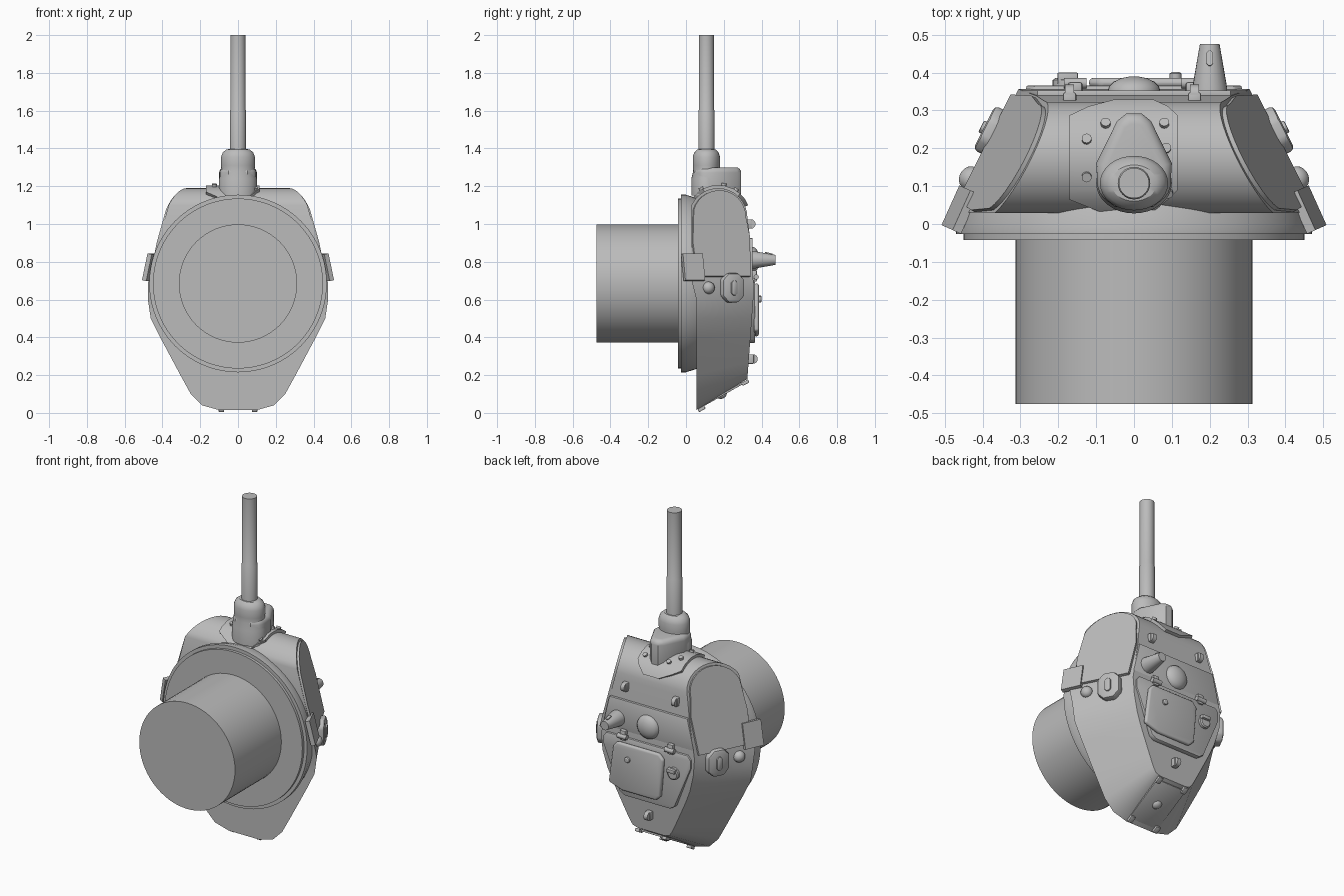
import bpy, bmesh, math
from mathutils import Matrix, Vector

cube = bpy.data.objects.get("Cube")
if cube:
    bpy.data.objects.remove(cube, do_unlink=True)

grey = bpy.data.materials.new("plain_grey")
grey.use_nodes = True
grey.diffuse_color = (0.5, 0.5, 0.5, 1)
grey.node_tree.nodes["Principled BSDF"].inputs["Base Color"].default_value = (0.5, 0.5, 0.5, 1)

UP, ROOF = Vector((0, 0, 1)), Vector((0, 1, 0))


def finish(name, bm, matrix=None, bevel=0, segments=2):
    """Turn a bmesh into a smooth shaded grey object."""
    bmesh.ops.recalc_face_normals(bm, faces=bm.faces)
    if matrix:
        bm.transform(matrix)
    mesh = bpy.data.meshes.new(name)
    bm.to_mesh(mesh)
    bm.free()
    mesh.materials.append(grey)
    ob = bpy.data.objects.new(name, mesh)
    bpy.context.collection.objects.link(ob)
    bpy.ops.object.select_all(action='DESELECT')
    ob.select_set(True)
    bpy.context.view_layer.objects.active = ob
    if bevel:
        mod = ob.modifiers.new("soft_edges", 'BEVEL')
        mod.width, mod.segments = bevel, segments
        mod.limit_method = 'ANGLE'
        mod.angle_limit = math.radians(40)
        bpy.ops.object.modifier_apply(modifier=mod.name)
    bpy.ops.object.shade_smooth_by_angle(angle=math.radians(32))
    return ob


def frame(loc, normal):
    """Matrix whose local z is the normal and local y points up."""
    z = Vector(normal).normalized()
    x = (ROOF if abs(z.z) > 0.95 else UP).cross(z).normalized()
    rot = Matrix((x, z.cross(x), z)).transposed().to_4x4()
    return Matrix.Translation(loc) @ rot


def prism(name, outline, loc, normal, depth, bevel=0, segments=2):
    bm = bmesh.new()
    face = bm.faces.new([bm.verts.new((a, b, 0)) for a, b in outline])
    geo = bmesh.ops.extrude_face_region(bm, geom=[face])["geom"]
    bmesh.ops.translate(bm, vec=(0, 0, depth), verts=[v for v in geo if isinstance(v, bmesh.types.BMVert)])
    return finish(name, bm, frame(loc, normal), bevel, segments)


def lathe(name, profile, loc, normal, sides=32, squash=1):
    """Revolve (radius, height) points round the normal, with end caps."""
    bm = bmesh.new()
    rings = []
    for r, h in profile:
        turn = [math.tau * i / sides for i in range(sides)]
        rings.append([bm.verts.new((r * math.cos(a), squash * r * math.sin(a), h)) for a in turn])
    for lo, hi in zip(rings, rings[1:]):
        for i in range(sides):
            j = (i + 1) % sides
            bm.faces.new((lo[i], lo[j], hi[j], hi[i]))
    bm.faces.new(rings[0])
    bm.faces.new(rings[-1])
    return finish(name, bm, frame(loc, normal))


def box(w, h):
    return [(-w / 2, -h / 2), (w / 2, -h / 2), (w / 2, h / 2), (-w / 2, h / 2)]


def cut_box(w, h, c):
    """Rectangle with chamfered corners."""
    w, h = w / 2, h / 2
    return [(c - w, -h), (w - c, -h), (w, c - h), (w, h - c), (w - c, h), (c - w, h), (-w, h - c), (-w, c - h)]


def dome(name, r, height, loc, normal, sides=24):
    steps = [math.radians(a) for a in (0, 20, 40, 60, 80)]
    pts = [(r, -0.02)] + [(r * math.cos(a), height * math.sin(a)) for a in steps]
    return lathe(name, pts, loc, normal, sides)


def mirror_outline(half):
    return half + [(-x, y) for x, y in reversed(half)]


# Turret shell: stacked outlines from the base up to the roof
ARC_Y, ARC_Z, ARC_R = 0.17, 1.035, 0.155


def side_x(y, z):
    return 0.475 - 0.27 * (z - 0.7) - 0.5 * (y - 0.03)


def roof_y(z):
    return 0.36 - 0.075 * abs(z - 0.65)


base = [(.475, .7), (.477, .6), (.462, .5), (.412, .4), (.305, .2), (.25, .1), (.19, .04), (.1, .015)]
roof = [(.305, .7), (.297, .6), (.27, .5), (.237, .42), (.165, .27), (.14, .22), (.12, .19), (.09, .18)]
fronts = [(ARC_Y + ARC_R * math.cos(a), ARC_Z + ARC_R * math.sin(a))
          for a in [math.radians(155 - 155 * i / 14) for i in range(15)]]
fronts.append((roof_y(0.93), 0.93))

bm = bmesh.new()
rings = []
y0, y1 = fronts[0][0], fronts[-1][0]
for y, z in fronts:
    t = (y - y0) / (y1 - y0)
    half = [Vector((side_x(y, z), y, z))]
    for i, ((bx, bz), (rx, rz)) in enumerate(zip(base, roof)):
        low = Vector((bx, 0.03 if i == 0 else 0.055, bz))
        half.append(low.lerp(Vector((rx, roof_y(rz), rz)), t))
    ring = half + [Vector((-v.x, v.y, v.z)) for v in reversed(half)]
    rings.append([bm.verts.new(v) for v in ring])
n = len(rings[0])
for lo, hi in zip(rings, rings[1:]):
    for i in range(n):
        j = (i + 1) % n
        bm.faces.new((lo[i], lo[j], hi[j], hi[i]))
for ring in (rings[0], rings[-1]):
    for i in range(n // 2 - 1):
        bm.faces.new((ring[i], ring[i + 1], ring[n - 2 - i], ring[n - 1 - i]))
finish("turret_shell", bm)

# Turret ring and basket
lathe("turret_ring", [(.45, -.042), (.45, -.026), (.47, -.026), (.47, 0), (.452, .056)], (0, 0, .685), ROOF, 96)
lathe("basket", [(.313, -.475), (.313, 0)], (0, 0, .685), ROOF, 64)

# Gun barrel and sleeve
lathe("gun_barrel", [(.043, 1.3), (.043, 1.6), (.04, 1.605), (.04, 2)], (0, .108, 0), UP)
lathe("gun_sleeve", [(.1, 1.15), (.1, 1.24), (.087, 1.28), (.09, 1.31), (.09, 1.355), (.08, 1.38), (.06, 1.395),
                     (.04, 1.397)], (0, .108, 0), UP, 32, 0.8)
pear = mirror_outline([(.05, .045), (.095, .08), (.1, .16), (.07, .22), (.045, .272), (.02, .292)])
prism("mantlet_housing", pear, (0, 0, 1.12), UP, .18, .028, 4)

# Curved mantlet flange with bolts
bm = bmesh.new()
rows = []
for deg, left, right in ((148, -.07, .04), (128, -.17, .09), (118, -.17, .115), (100, -.17, .115), (80, -.17, .115),
                         (62, -.17, .115), (47, -.17, .115), (35, -.12, .09), (22, -.05, .05)):
    a = math.radians(deg)
    for r in (.15, .172):
        y, z = ARC_Y + r * math.cos(a), ARC_Z + r * math.sin(a)
        rows.append([bm.verts.new((x, y, z)) for x in (left, right)])
inner, outer = rows[0::2], rows[1::2]
loops = [(a[0], a[1], b[1], b[0]) for a, b in zip(inner, outer)]
for p, q in zip(loops, loops[1:]):
    for i in range(4):
        j = (i + 1) % 4
        bm.faces.new((p[i], p[j], q[j], q[i]))
bm.faces.new(loops[0])
bm.faces.new(loops[-1])
finish("mantlet_flange", bm)
for x, deg in ((-.125, 105), (-.125, 72), (-.075, 57), (.08, 57), (.085, 80), (.09, 120)):
    d = Vector((0, math.cos(math.radians(deg)), math.sin(math.radians(deg))))
    lathe("flange_bolt", [(.013, 0), (.013, .015)], Vector((x, ARC_Y, ARC_Z)) + d * .168, d, 12)

# Fittings on both sides
for s in (1, -1):
    side = "left" if s > 0 else "right"
    out = Vector((s, .5, 0))
    bm = bmesh.new()
    edge = [(ARC_Y + .14 * math.cos(a), ARC_Z + .14 * math.sin(a))
            for a in [math.radians(165 * i / 14) for i in range(15)]]
    edge += [(.03, .9), (.055, .72), (.335, .72), (.332, .93)]
    face = bm.faces.new([bm.verts.new((s * (side_x(y, z) - .005), y, z)) for y, z in edge])
    geo = bmesh.ops.extrude_face_region(bm, geom=[face])["geom"]
    bmesh.ops.translate(bm, vec=Vector((s, .5, .27)) * .014,
                        verts=[v for v in geo if isinstance(v, bmesh.types.BMVert)])
    finish(side + "_cheek_plate", bm)
    port = Vector((s * .367, .24, .662))
    prism(side + "_pistol_port", cut_box(.13, .155, .035), port - out * .02, out, .055, .012)
    prism(side + "_port_plug", cut_box(.035, .08, .012), port + out * .01, out, .03, .004)
    dome(side + "_vision_dome", .033, .03, (s * .432, .12, .662), out)
    prism(side + "_armour_patch", box(.115, .145), (s * .448, .033, .768), (s, .45, .25), .025)

# Roof plate and access hatch
prism("front_roof_plate", [(-.255, .925), (.255, .925), (.298, .745), (-.298, .745)],
      (0, .333, 0), ROOF, .02, .003)
prism("hatch", mirror_outline([(.15, .37), (.18, .39), (.285, .64), (.285, .69), (.265, .715)]),
      (0, .33, 0), ROOF, .036, .006)
prism("hatch_panel", [(-.2, -.11), (-.17, .11), (-.145, .14), (.13, .14), (.16, .11), (.14, -.11),
                      (.11, -.14), (-.11, -.14), (-.16, -.08)][:8][::1],
      (.04, .36, .545), ROOF, .026, .012, 3)
for x in (-.155, .155):
    prism("hatch_hinge", box(.037, .06), (x, .345, .725), ROOF, .03, .006)
    lathe("hinge_pin", [(.014, -.03), (.014, .03)], (x, .372, .72), (1, 0, 0), 12)
lathe("hatch_nub", [(.016, 0), (.016, .022), (.01, .026)], (.11, .375, .6), ROOF, 16)
lathe("hatch_latch", [(.035, 0), (.035, .02), (.028, .025)], (-.18, .36, .59), ROOF, 20)
prism("latch_handle", box(.055, .022), (-.175, .37, .61), ROOF, .03, .004)

# Roof fittings
dome("ventilator_dome", .07, .04, (0, .35, .81), ROOF, 32)
lathe("periscope_cone", [(.046, -.02), (.046, .01), (.026, .125), (.02, .125)], (.2, .35, .81), ROOF, 24)
prism("periscope_slit", cut_box(.018, .04, .006), (.2, .437, .842), (0, .25, 1), .006)


def lifting_eye(loc):
    prism("lifting_eye_block", box(.035, .05), Vector(loc) - ROOF * .02, ROOF, .035, .006)
    lathe("lifting_eye_loop", [(.025, -.012), (.025, .012)], Vector(loc) + ROOF * .01, (1, 0, 0), 16)


for spot in ((.16, .333, 1.0), (-.17, .333, 1.0), (0, .345, .285)):
    lifting_eye(spot)

# Rear plate and its bolts
REAR = Vector((0, .155, -.275)).normalized()
prism("rear_plate", box(.2, .27), Vector((0, .193, .098)) - REAR * .004, REAR, .01, .003)
dome("rear_plug", .028, .02, Vector((0, .19, .096)), REAR, 20)
for x in (-.088, .088):
    for y, z in ((.078, .029), (.31, .168)):
        prism("rear_bolt", box(.03, .04), (x, y, z), REAR, .018, .004)
